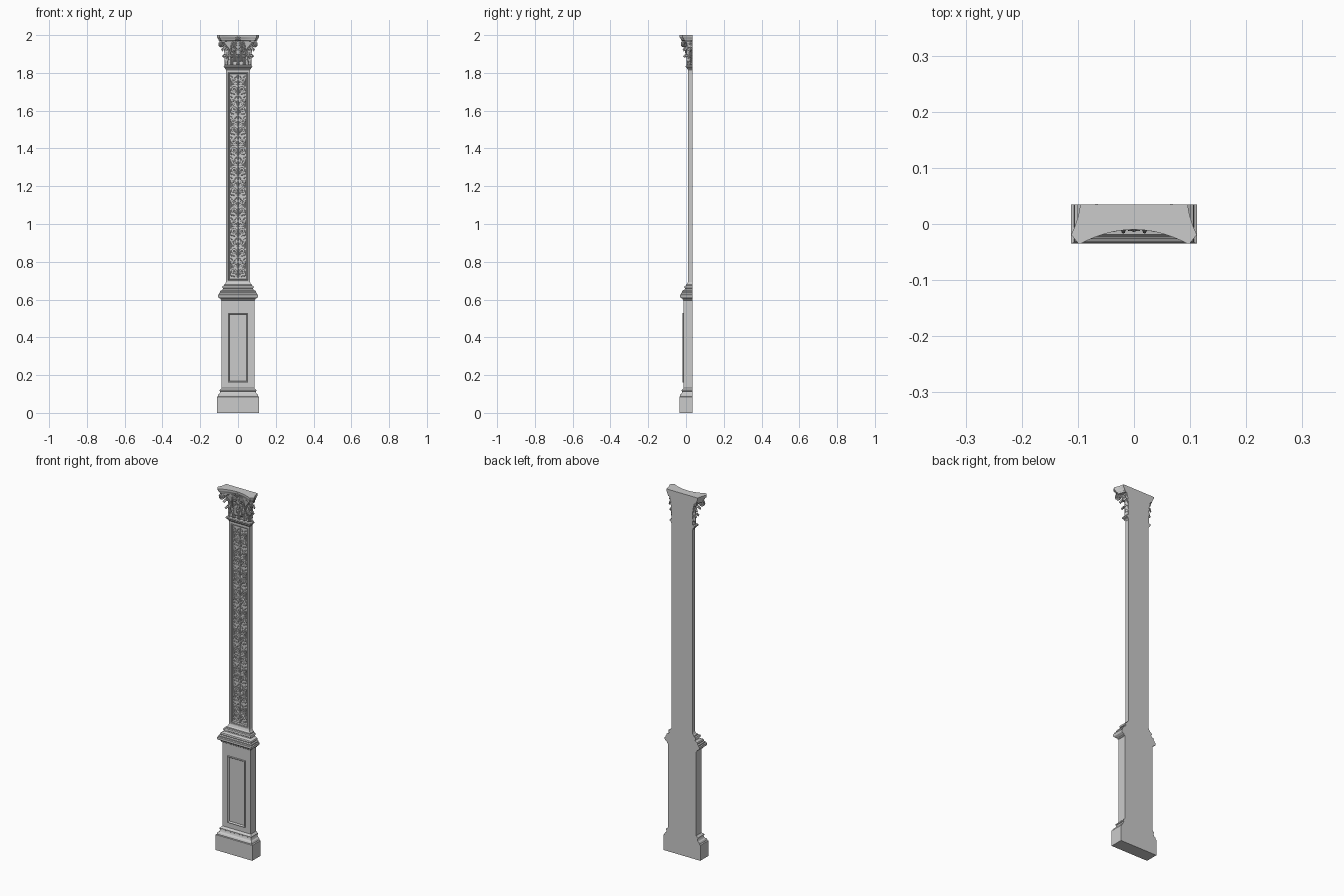
import bpy, bmesh, math
from math import sin, cos, pi
from mathutils import Vector, Matrix

if "Cube" in bpy.data.objects:
    bpy.data.objects.remove(bpy.data.objects["Cube"])

BACK = 0.035


def finish(name, bm, smooth=None):
    bmesh.ops.recalc_face_normals(bm, faces=bm.faces)
    me = bpy.data.meshes.new(name)
    bm.to_mesh(me)
    bm.free()
    ob = bpy.data.objects.new(name, me)
    bpy.context.collection.objects.link(ob)
    if smooth:
        shade(ob, smooth)
    return ob


def shade(ob, deg):
    bpy.ops.object.select_all(action='DESELECT')
    ob.select_set(True)
    bpy.context.view_layer.objects.active = ob
    bpy.ops.object.shade_smooth_by_angle(angle=math.radians(deg))


def loft(name, loops, smooth=None):
    """Skin a list of equal closed loops and cap both ends."""
    bm = bmesh.new()
    rows = [[bm.verts.new(p) for p in lp] for lp in loops]
    n = len(rows[0])
    for a, b in zip(rows, rows[1:]):
        for i in range(n):
            j = (i + 1) % n
            bm.faces.new((a[i], a[j], b[j], b[i]))
    bm.faces.new(rows[0])
    bm.faces.new(rows[-1])
    return finish(name, bm, smooth)


def front(hw):
    return max(-BACK, 0.074 - hw)


def moulding(name, profile):
    """Profile of (half width, z) run round the sides and front."""
    loft(name, [[(-w, BACK, z), (-w, front(w), z), (w, front(w), z), (w, BACK, z)]
                for w, z in profile], 25)


def panelled(name, hw, z0, z1, rings):
    """Box whose front carries nested rectangles (half width, z0, z1, depth)."""
    rects = [(hw, z0, z1, BACK), (hw, z0, z1, front(hw))]
    rects += [(w, a, b, front(hw) + d) for w, a, b, d in rings]
    loft(name, [[(-w, y, a), (w, y, a), (w, y, b), (-w, y, b)] for w, a, b, y in rects])


def nested(hw, z0, z1, steps):
    return [(hw - i, z0 + i, z1 - i, d) for i, d in steps]


def spiral(c, a, b, r, t0, turns, n=22, end=0.2):
    c, a, b = Vector(c), Vector(a), Vector(b)
    out = []
    for i in range(n):
        k = i / (n - 1)
        t = t0 - turns * 2 * pi * k
        out.append(c + (a * cos(t) + b * sin(t)) * r * (1 - (1 - end) * k))
    return out


def tubes(name, paths):
    """Tapered round strands: (points, start radius, end radius)."""
    cu = bpy.data.curves.new(name, 'CURVE')
    cu.dimensions = '3D'
    cu.bevel_depth = 1.0
    cu.bevel_resolution = 1
    cu.use_fill_caps = True
    for pts, r0, r1 in paths:
        sp = cu.splines.new('POLY')
        sp.points.add(len(pts) - 1)
        for i, p in enumerate(pts):
            sp.points[i].co = (*p, 1)
            sp.points[i].radius = r0 + (r1 - r0) * i / (len(pts) - 1)
    ob = bpy.data.objects.new(name, cu)
    bpy.context.collection.objects.link(ob)
    bpy.ops.object.select_all(action='DESELECT')
    ob.select_set(True)
    bpy.context.view_layer.objects.active = ob
    bpy.ops.object.convert(target='MESH')
    shade(bpy.context.object, 50)


def blob(bm, loc, size, ang=0.0):
    m = Matrix.Translation(loc) @ Matrix.Rotation(ang, 4, 'Y') @ Matrix.Diagonal((*size, 1))
    bmesh.ops.create_icosphere(bm, subdivisions=1, radius=1, matrix=m)


def acanthus(bm, x, y, z, ang, W, H, C):
    """Lobed leaf rising from (x, y, z), tip curling outward by C."""
    d, s = Vector((sin(ang), -cos(ang), 0)), Vector((cos(ang), sin(ang), 0))
    nu, nv, rows = 20, 8, []
    for i in range(nu + 1):
        u = i / nu
        w = W * (0.7 + 0.3 * sin(pi * u)) * math.sqrt(max(0.03, 1 - u ** 4))
        w *= 1 - 0.28 * abs(sin(u * pi * 4))
        row = []
        for j in range(nv + 1):
            v = 2 * j / nv - 1
            out = 0.004 + C * u ** 2.5 - 0.3 * W * v * v + 0.0012 * cos(v * pi * 4)
            p = Vector((x, y, z + H * sin(u * pi * 0.7) - 0.1 * H * v * v * u)) + d * out + s * (w * v)
            p.y = min(p.y, BACK)
            row.append(bm.verts.new(p))
        rows.append(row)
    for a, b in zip(rows, rows[1:]):
        for j in range(nv):
            bm.faces.new((a[j], a[j + 1], b[j + 1], b[j]))


# Pedestal: plinth, base moulding, panelled dado, cornice with shaft base
moulding("plinth", [(.112, 0), (.112, .085), (.106, .088)])
moulding("pedestal_base_moulding", [(.106, .085), (.107, .092), (.104, .098), (.098, .102), (.095, .108),
                                    (.094, .114), (.097, .116), (.097, .122), (.092, .126), (.087, .132)])
panelled("pedestal_dado", .087, .125, .605,
         nested(.054, .16, .529, [(0, 0), (0, -.004), (.003, -.006), (.006, -.003), (.008, .003)]))
moulding("pedestal_cornice", [(.087, .595), (.091, .598), (.092, .603), (.097, .607), (.104, .611),
                              (.106, .615), (.106, .625), (.101, .628), (.101, .634), (.095, .638)])
moulding("shaft_base", [(.095, .636), (.096, .642), (.093, .648), (.086, .65), (.08, .655), (.079, .659),
                        (.083, .662), (.084, .667), (.082, .672), (.074, .674), (.073, .679),
                        (.067, .684), (.063, .694)])

# Shaft with sunk panel
panelled("shaft", .063, .685, 1.825,
         nested(.052, .702, 1.802, [(0, 0), (.001, .003), (.003, .001), (.005, .002), (.008, .008)]))

# Scrollwork relief repeated up the shaft panel
strands = [([(0, .018, .713), (0, .018, 1.79)], .0016, .0016)]
bm = bmesh.new()
Y = .0175
N, Z0, P = 10, .714, .1073
for k in range(N):
    z = Z0 + k * P
    for s in (-1, 1):
        a, up, dn = (s, 0, 0), (0, 0, 1), (0, 0, -1)
        low = spiral((s * .022, Y, z + .036), a, dn, .016, pi * .8, -1.6)
        strands.append(([(0, Y, z), (s * .006, Y, z + .010)] +
                        spiral((s * .022, Y, z + .034), a, up, .017, pi, 1.6), .003, .0018))
        strands.append(([(s * .036, Y, z + .045), (s * .038, Y, z + .062)] +
                        spiral((s * .023, Y, z + .080), a, dn, .015, 0, -1.5), .0026, .0016))
        strands.append(([(0, Y, z + .052), (s * .008, Y, z + .060), (s * .016, Y, z + .061),
                         (s * .024, Y, z + .056)], .0025, .001))
        blob(bm, (s * .022, Y, z + .034), (.0045, .005, .0045))
        blob(bm, (s * .023, Y, z + .080), (.004, .005, .004))
        for dx, dz, ang, L in ((.037, .014, .7, .009), (.024, .010, 1.2, .009), (.010, .022, -.4, .007),
                               (.040, .030, .1, .008), (.008, .072, .5, .008), (.034, .100, .8, .009),
                               (.012, .098, -.7, .009), (.040, .082, -.2, .008), (.028, .060, 1.0, .007)):
            blob(bm, (s * dx, Y, z + dz), (.0033, .004, L), s * ang)
    blob(bm, (0, Y, z + .042), (.005, .006, .011))
    blob(bm, (0, Y, z + .085), (.004, .005, .009))
tubes("panel_scrolls", strands)
finish("panel_leaves", bm, 60)

# Capital: astragal and bell
moulding("capital_astragal", [(.063, 1.815), (.068, 1.822), (.068, 1.826), (.074, 1.829), (.076, 1.834),
                              (.074, 1.839), (.066, 1.842)])
moulding("capital_bell", [(.064, 1.835), (.064, 1.9), (.067, 1.93), (.073, 1.955), (.076, 1.97)])

# Acanthus leaves in two tiers
fy = front(.064)
bm = bmesh.new()
for x in (-.034, 0, .034):
    acanthus(bm, x, fy, 1.842, 0, .0165, .055, .019)
for s in (-1, 1):
    acanthus(bm, s * .061, fy + .003, 1.842, s * pi / 4, .015, .055, .019)
    acanthus(bm, s * .064, .024, 1.842, s * pi / 2, .012, .055, .014)
lower = finish("capital_lower_leaves", bm, 60)
bm = bmesh.new()
for s in (-1, 1):
    acanthus(bm, s * .019, fy - .001, 1.86, 0, .016, .075, .021)
    acanthus(bm, s * .06, fy + .004, 1.86, s * pi / 4, .018, .079, .030)
    acanthus(bm, s * .065, .024, 1.86, s * pi / 2, .012, .075, .018)
upper = finish("capital_upper_leaves", bm, 60)
for ob in (lower, upper):
    mod = ob.modifiers.new("thickness", 'SOLIDIFY')
    mod.thickness = .003
    mod.offset = 0

# Corner volutes, inner helices and side scrolls
scrolls = []
eyes = bmesh.new()
for s in (-1, 1):
    d = Vector((s * .78, -.62, 0))
    c = Vector((s * .088, -.012, 1.951))
    for off in (-.004, .004):
        o = Vector((s * .62, .78, 0)) * off
        scrolls.append(([Vector((s * .042, .004, 1.895)) + o, Vector((s * .052, .002, 1.925)) + o] +
                        spiral(c + o, d, (0, 0, 1), .017, pi * .95, 1.9), .0042, .003))
    blob(eyes, c, (.006, .006, .006))
    h = (s * .019, -.003, 1.951)
    scrolls.append(([(s * .042, .003, 1.895), (s * .037, -.001, 1.93)] +
                    spiral(h, (-s, 0, 0), (0, 0, 1), .014, pi * .95, 1.7), .004, .0028))
    blob(eyes, h, (.005, .006, .005))
    g = (s * .077, .026, 1.951)
    scrolls.append((spiral(g, (0, 1, 0), (0, 0, 1), .008, pi, 1.4), .004, .0025))
tubes("capital_volutes", scrolls)
finish("volute_eyes", eyes, 60)


# Abacus with concave front and sides
def abacus_loop(inset, z):
    half = []
    for i in range(9):
        t = i / 8
        half.append((.094 * t, -.010 - .0245 * t ** 2))
    half.append((.099, -.035))
    for i in range(7):
        t = 1 - i / 6
        half.append((.096 + .016 * t ** 1.6, BACK - .054 * t))
    k = 1 - inset / .112
    pts = half + [(-x, y) for x, y in reversed(half[1:])]
    return [(x * k, y if y > .034 else y + inset * min(1, (BACK - y) / .03), z) for x, y in pts]


loft("abacus", [abacus_loop(i, z) for i, z in ((.014, 1.963), (.013, 1.970), (.009, 1.973), (.008, 1.977),
                                              (.005, 1.983), (.001, 1.988), (0, 1.991), (0, 2.0))], 25)

# Flower at the middle of the abacus
bm = bmesh.new()
for i in range(6):
    a = i * pi / 3
    blob(bm, (.008 * sin(a), -.008, 1.981 + .008 * cos(a)), (.0045, .005, .007), a)
blob(bm, (0, -.011, 1.981), (.0045, .004, .0045))
finish("abacus_flower", bm, 60)
